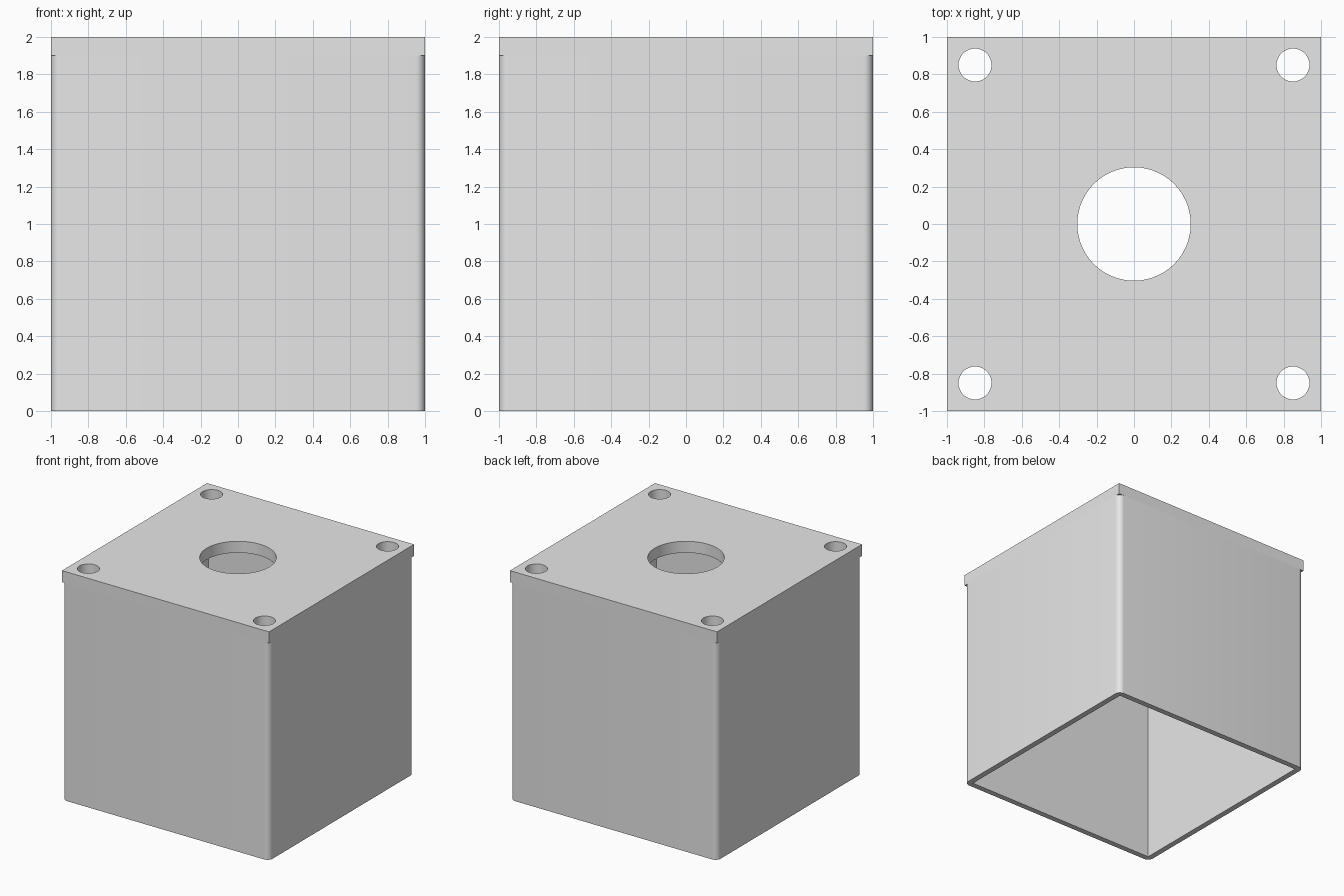
import bpy
from math import sin, cos, pi, radians

cube = bpy.data.objects.get("Cube")
if cube:
    bpy.data.objects.remove(cube, do_unlink=True)

HALF = 1.0
HEIGHT = 2.0
PLATE = 0.1      # thickness of the top plate
WALL = 0.05      # thickness of the side walls
CORNER = 0.05    # outer corner radius of the side walls
HOLE_POS = 0.85

grey = bpy.data.materials.new("light_grey")
grey.use_nodes = True
grey.diffuse_color = (0.8, 0.8, 0.8, 1)
grey.node_tree.nodes["Principled BSDF"].inputs["Base Color"].default_value = (0.8, 0.8, 0.8, 1)


def circle(x, y, radius, steps=64):
    return [(x + radius * cos(2 * pi * i / steps), y + radius * sin(2 * pi * i / steps))
            for i in range(steps)]


def square(half):
    return [(half, half), (-half, half), (-half, -half), (half, -half)]


def rounded_square(half, radius, steps=8):
    points = []
    for quarter, (cx, cy) in enumerate(square(half - radius)):
        for i in range(steps + 1):
            a = pi / 2 * (quarter + i / steps)
            points.append((cx + radius * cos(a), cy + radius * sin(a)))
    return points


def extruded_part(name, loops, bottom, top):
    """Fill an outline with holes and extrude it between two heights."""
    curve = bpy.data.curves.new(name, "CURVE")
    curve.dimensions = "2D"
    curve.fill_mode = "BOTH"
    curve.extrude = (top - bottom) / 2
    for loop in loops:
        spline = curve.splines.new("POLY")
        spline.points.add(len(loop) - 1)
        for point, (x, y) in zip(spline.points, loop):
            point.co = (x, y, 0, 1)
        spline.use_cyclic_u = True
    curve.materials.append(grey)
    obj = bpy.data.objects.new(name, curve)
    obj.location.z = (bottom + top) / 2
    bpy.context.collection.objects.link(obj)
    bpy.ops.object.select_all(action="DESELECT")
    obj.select_set(True)
    bpy.context.view_layer.objects.active = obj
    bpy.ops.object.convert(target="MESH")
    bpy.ops.object.shade_smooth_by_angle(angle=radians(30))


# Top plate with a central opening and four corner holes
corner_holes = [circle(x, y, 0.088, 48) for x, y in square(HOLE_POS)]
extruded_part("top_plate", [square(HALF), circle(0, 0, 0.303, 96)] + corner_holes,
              HEIGHT - PLATE, HEIGHT)

# Open-bottomed side walls, rounded outside and square inside
extruded_part("side_walls", [rounded_square(HALF, CORNER), square(HALF - WALL)],
              0, HEIGHT - PLATE)
